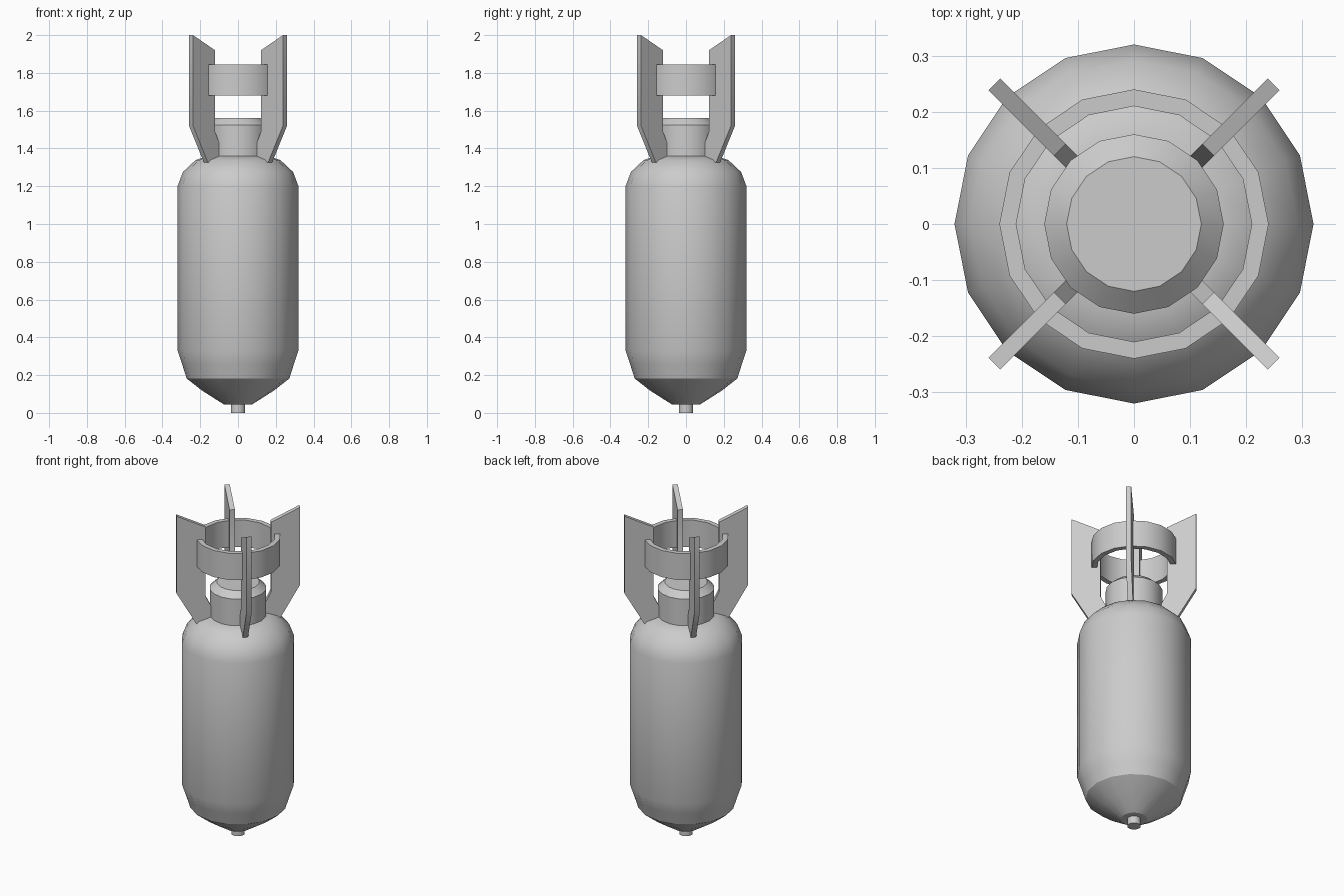
import bpy, bmesh, math
from mathutils import Matrix

if "Cube" in bpy.data.objects:
    bpy.data.objects.remove(bpy.data.objects["Cube"])

SIDES = 16


def finish(name, bm):
    bmesh.ops.recalc_face_normals(bm, faces=bm.faces)
    mesh = bpy.data.meshes.new(name)
    bm.to_mesh(mesh)
    bm.free()
    ob = bpy.data.objects.new(name, mesh)
    bpy.context.collection.objects.link(ob)
    bpy.ops.object.select_all(action='DESELECT')
    ob.select_set(True)
    bpy.context.view_layer.objects.active = ob
    bpy.ops.object.shade_smooth_by_angle(angle=math.radians(30))
    return ob


def lathe(name, profile, closed=False):
    """Revolve (radius, z) points about z; open profiles are capped."""
    bm = bmesh.new()
    rings = []
    for r, z in profile:
        rings.append([bm.verts.new((r * math.cos(a), r * math.sin(a), z))
                      for a in (2 * math.pi * i / SIDES for i in range(SIDES))])
    pairs = list(zip(rings, rings[1:]))
    if closed:
        pairs.append((rings[-1], rings[0]))
    else:
        bm.faces.new(rings[0])
        bm.faces.new(rings[-1])
    for lo, hi in pairs:
        for i in range(SIDES):
            j = (i + 1) % SIDES
            bm.faces.new((lo[i], lo[j], hi[j], hi[i]))
    return finish(name, bm)


def fin(name, angle, outline, thick):
    """Extrude a (radius, z) outline into a radial plate."""
    bm = bmesh.new()
    face = bm.faces.new([bm.verts.new((r, -thick / 2, z)) for r, z in outline])
    ext = bmesh.ops.extrude_face_region(bm, geom=[face])['geom']
    verts = [v for v in ext if isinstance(v, bmesh.types.BMVert)]
    bmesh.ops.translate(bm, verts=verts, vec=(0, thick, 0))
    bmesh.ops.rotate(bm, verts=bm.verts, matrix=Matrix.Rotation(angle, 3, 'Z'))
    return finish(name, bm)


# Main casing with conical nose and rounded shoulder
lathe("casing", [(0.075, 0.045), (0.19, 0.118), (0.272, 0.182), (0.295, 0.255),
                 (0.32, 0.33), (0.32, 1.2), (0.292, 1.275), (0.225, 1.338),
                 (0.16, 1.36)])

# Nose plug
lathe("nose_plug", [(0.038, 0.0), (0.038, 0.06)])

# Tail neck with chamfered top
lathe("tail_neck", [(0.16, 1.34), (0.16, 1.525), (0.12, 1.56)])

# Ring tying the fins together
lathe("fin_ring", [(0.24, 1.68), (0.24, 1.845), (0.21, 1.845), (0.21, 1.68)],
      closed=True)

# Four diagonal tail fins
FIN = [(0.24, 1.325), (0.352, 1.52), (0.352, 2.0), (0.187, 1.92),
       (0.187, 1.49), (0.157, 1.43), (0.157, 1.325)]
for k in range(4):
    fin(f"tail_fin_{k + 1}", math.radians(45 + 90 * k), FIN, 0.03)
